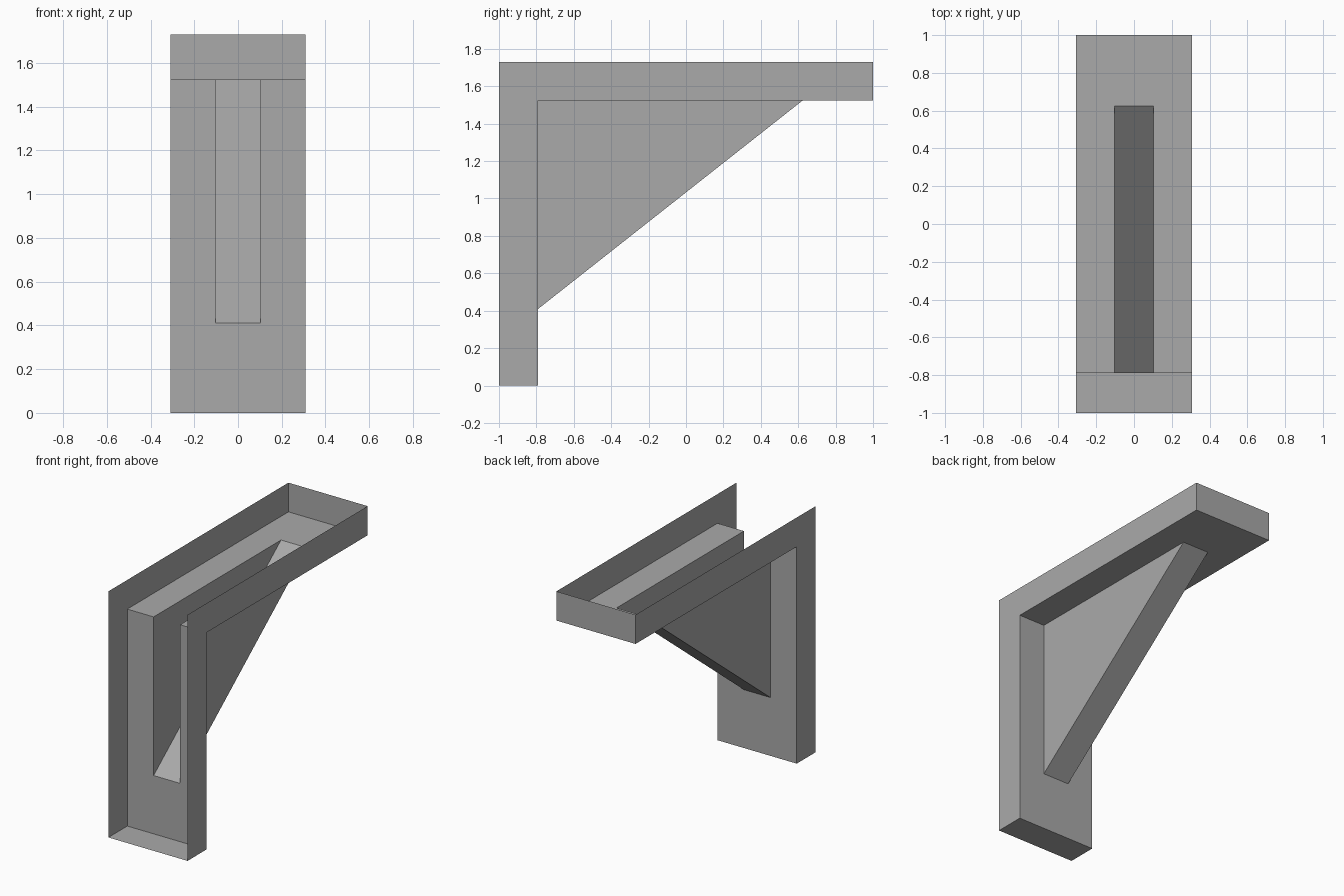
import bpy
import bmesh

cube = bpy.data.objects.get("Cube")
if cube:
    bpy.data.objects.remove(cube)

# Main sizes
HALF_W, HALF_G = 0.308, 0.103     # half widths of bracket and brace
TOP, SHELF = 1.73, 1.525          # rim height and underside of the arm
WALL = -0.79                      # inner face of the upright
FOOT, TIP = 0.41, 0.625           # ends of the sloping brace

grey = bpy.data.materials.new("plain grey")
grey.use_nodes = True
grey.diffuse_color = (0.4, 0.4, 0.4, 1)
grey.node_tree.nodes["Principled BSDF"].inputs["Base Color"].default_value = (0.4, 0.4, 0.4, 1)


def strip(bm, path, x0, x1):
    """Sweep a (y, z) path across x, facing outward."""
    for p, q in zip(path, path[1:]):
        corners = [(x0, *q), (x1, *q), (x1, *p), (x0, *p)]
        bm.faces.new([bm.verts.new(c) for c in corners])


def side_pair(bm, outline, x):
    """Mirror a counterclockwise (y, z) outline to both sides."""
    for sx, pts in ((x, outline), (-x, outline[::-1])):
        bm.faces.new([bm.verts.new((sx, *p)) for p in pts])


def finish(bm, name):
    bmesh.ops.remove_doubles(bm, verts=bm.verts[:], dist=0.0001)
    mesh = bpy.data.meshes.new(name)
    bm.to_mesh(mesh)
    bm.free()
    mesh.materials.append(grey)
    obj = bpy.data.objects.new(name, mesh)
    bpy.context.collection.objects.link(obj)


# Hollow L-shaped bracket, open along its top and front, slotted for the brace
lower = [(-1, 0), (WALL, 0), (WALL, FOOT)]
corner = (WALL, SHELF)
upper = [(TIP, SHELF), (1, SHELF), (1, TOP)]
bm = bmesh.new()
side_pair(bm, lower + [corner] + upper + [(-1, TOP)], HALF_W)
strip(bm, lower + [corner] + upper, -HALF_W, -HALF_G)
strip(bm, lower + [corner] + upper, HALF_G, HALF_W)
strip(bm, lower, -HALF_G, HALF_G)
strip(bm, upper, -HALF_G, HALF_G)
finish(bm, "bracket_channel")

# Hollow triangular brace, open toward the channel
bm = bmesh.new()
side_pair(bm, [lower[-1], upper[0], corner], HALF_G)
strip(bm, [lower[-1], upper[0]], -HALF_G, HALF_G)
finish(bm, "diagonal_brace")
